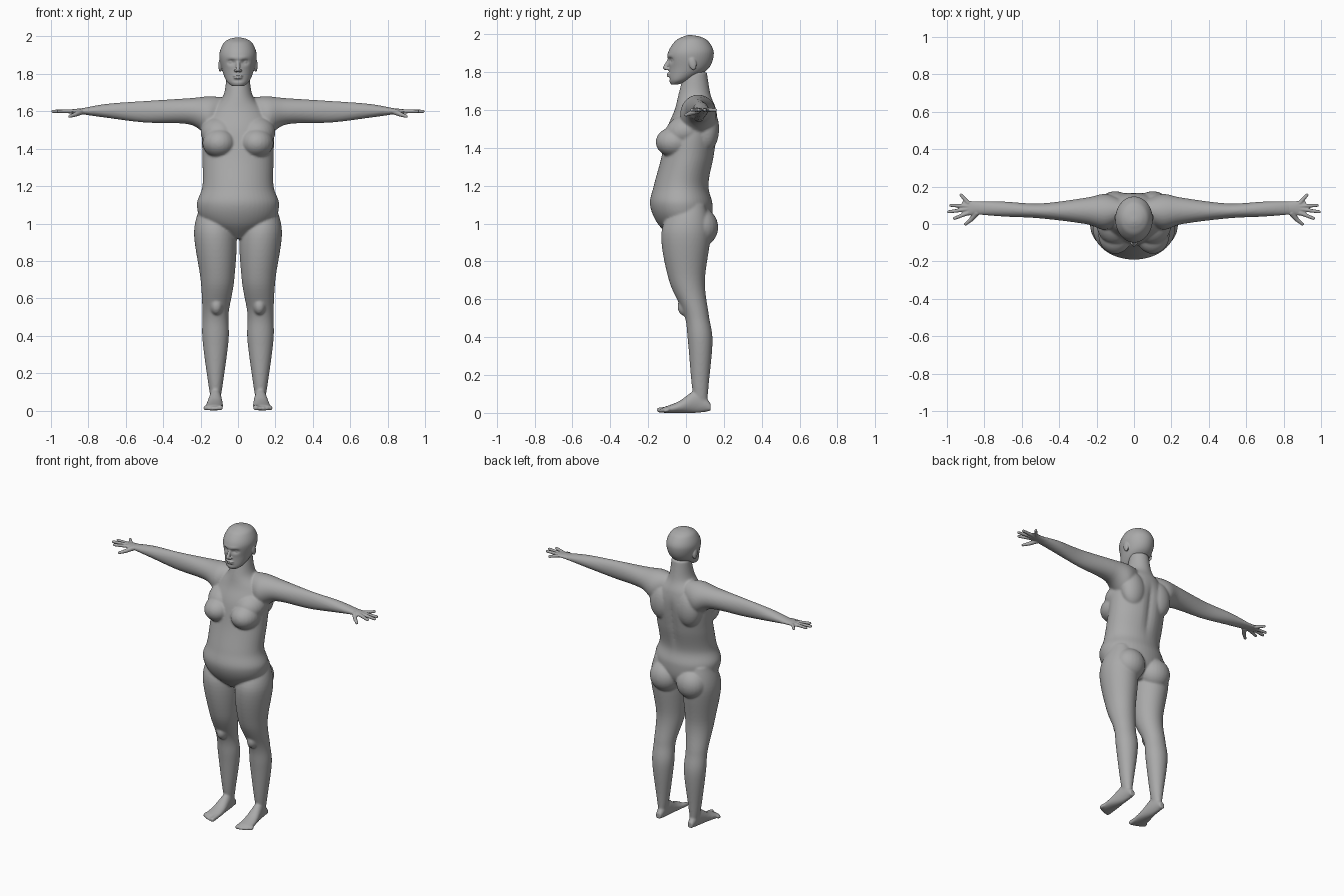
import bpy
import bmesh
import math
from mathutils import Vector, Matrix

default_cube = bpy.data.objects.get("Cube")
if default_cube:
    bpy.data.objects.remove(default_cube)

skin = bpy.data.materials.new("grey_skin")
skin.use_nodes = True
grey = (.4, .4, .4, 1)
skin.diffuse_color = grey
skin.node_tree.nodes["Principled BSDF"].inputs["Base Color"].default_value = grey

X_AXIS, Y_AXIS, Z_AXIS = range(3)


def blend_rows(before, start, end, after, t):
    """Section on the smooth curve between two neighbouring sections."""
    row = []
    for a, b, c, d in zip(before, start, end, after):
        tangent_in, tangent_out = (c - a) / 2, (d - b) / 2
        bend = 3 * (c - b) - 2 * tangent_in - tangent_out
        twist = tangent_in + tangent_out - 2 * (c - b)
        row.append(b + t * (tangent_in + t * (bend + t * twist)))
    return row


def spline(rows, steps):
    """Smooth in-between rows through the given sections."""
    padded = [rows[0], *rows, rows[-1]]
    smooth_rows = []
    for before, start, end, after in zip(padded, padded[1:], padded[2:], padded[3:]):
        for step in range(steps):
            smooth_rows.append(blend_rows(before, start, end, after, step / steps))
    return smooth_rows + [rows[-1]]


def loft(bm, axis, rows, steps=8, sides=48):
    """Oval tube; each row is a position, then low and high on the other two axes."""
    rings = []
    for position, low_a, high_a, low_b, high_b in spline(rows, steps):
        ring = []
        for side in range(sides):
            angle = math.tau * side / sides
            point = [(low_a + high_a + (high_a - low_a) * math.cos(angle)) / 2,
                     (low_b + high_b + (high_b - low_b) * math.sin(angle)) / 2]
            point.insert(axis, position)
            ring.append(bm.verts.new(point))
        rings.append(ring)
    for ring, following in zip(rings, rings[1:]):
        for side in range(sides):
            bm.faces.new((ring[side - 1], ring[side], following[side], following[side - 1]))
    bm.faces.new(rings[0])
    bm.faces.new(rings[-1])


def upright_loft(bm, rows):
    """Symmetric upright tube; each row is height, half width, front and back."""
    loft(bm, Z_AXIS, [(z, -half, half, front, back) for z, half, front, back in rows])


def ball(bm, centre, radii, tilt=0):
    matrix = (Matrix.Translation(centre) @ Matrix.Rotation(tilt, 4, 'X')
              @ Matrix.Diagonal((*radii, 1)))
    bmesh.ops.create_uvsphere(bm, u_segments=24, v_segments=16, radius=1, matrix=matrix)


def digit(bm, start, end, start_radius, end_radius):
    """Tapered, round-tipped finger or toe."""
    start, end = Vector(start), Vector(end)
    along = end - start
    turn = along.to_track_quat('Z', 'Y').to_matrix().to_4x4()
    bmesh.ops.create_cone(bm, cap_ends=True, segments=16, radius1=start_radius,
                          radius2=end_radius, depth=along.length,
                          matrix=Matrix.Translation((start + end) / 2) @ turn)
    ball(bm, end, [end_radius] * 3)


def push(bm, centre, radii, offset):
    """Soft sculpting stroke that fades with distance."""
    for vert in bm.verts:
        distance = sum(((p - c) / r) ** 2 for p, c, r in zip(vert.co, centre, radii))
        vert.co += Vector(offset) * math.exp(-distance)


def mirror_to_right(bm):
    everything = bm.verts[:] + bm.edges[:] + bm.faces[:]
    copies = bmesh.ops.duplicate(bm, geom=everything)["geom"]
    for element in copies:
        if isinstance(element, bmesh.types.BMVert):
            element.co.x *= -1


def finish(bm, name, voxel, smoothing):
    """Blend the overlapping volumes into one smooth skin."""
    bmesh.ops.recalc_face_normals(bm, faces=bm.faces)
    mesh = bpy.data.meshes.new(name)
    bm.to_mesh(mesh)
    bm.free()
    mesh.materials.append(skin)
    part = bpy.data.objects.new(name, mesh)
    bpy.context.collection.objects.link(part)
    remesh = part.modifiers.new("Blend", 'REMESH')
    remesh.mode = 'VOXEL'
    remesh.voxel_size = voxel
    remesh.use_smooth_shade = True
    soften = part.modifiers.new("Soften", 'SMOOTH')
    soften.iterations = smoothing


# Left limbs
body = bmesh.new()
leg = [(.03, .1, .14, .05, .11), (.15, .08, .16, .03, .12), (.38, .05, .19, .01, .14),
       (.52, .05, .19, -.01, .12), (.7, .02, .2, -.09, .1), (.95, .01, .235, -.13, .13),
       (1.1, .07, .2, -.06, .1)]
arm = [(.05, .03, .12, 1.55, 1.67), (.15, -.03, .16, 1.47, 1.68), (.26, 0, .14, 1.53, 1.67),
       (.5, .03, .11, 1.54, 1.655), (.7, .04, .12, 1.565, 1.64), (.84, .05, .12, 1.585, 1.615)]
foot = [(.13, .1, .14, .01, .05), (.06, .09, .15, 0, .12), (-.04, .08, .17, 0, .06),
        (-.12, .08, .18, 0, .03)]
loft(body, Z_AXIS, leg)
loft(body, X_AXIS, arm)
loft(body, Y_AXIS, foot)
for toe in range(5):
    x = .095 + .02 * toe
    radius = .011 if toe else .015
    digit(body, (x, -.09, .02), (x, -.14 + .002 * toe ** 2, radius), radius, radius)

# Left breast, buttock, knee and shoulder blade
ball(body, (.1, -.06, 1.43), (.09, .1, .08))
ball(body, (.1, 0, 1.49), (.1, .115, .085), tilt=.35)
ball(body, (.1, .08, .98), (.1, .09, .1))
ball(body, (.115, 0, .56), (.035, .045, .05))
ball(body, (.1, .11, 1.5), (.085, .065, .12))
mirror_to_right(body)

# Trunk and neck
upright_loft(body, [
    (.92, .03, -.07, .07), (1, .18, -.15, .13), (1.1, .22, -.19, .14), (1.2, .19, -.17, .12),
    (1.35, .19, -.13, .15), (1.5, .19, -.1, .17), (1.6, .15, -.06, .16), (1.68, .08, -.04, .13),
    (1.8, .06, -.01, .11)])
for z in (1.28, 1.38, 1.48):
    push(body, (0, .16, z), (.025, .05, .07), (0, -.012, 0))
finish(body, "body", .0065, 6)

# Head
head = bmesh.new()
upright_loft(head, [
    (1.735, .03, -.08, -.04), (1.76, .06, -.09, .03), (1.82, .085, -.09, .12),
    (1.9, .1, -.095, .147), (1.96, .08, -.06, .12), (1.985, .05, -.02, .08),
    (1.995, .01, .01, .03)])

# Eye sockets, brows, eyes, nostrils and ears
for side in (-1, 1):
    push(head, (side * .036, -.085, 1.863), (.02, .03, .013), (0, .016, 0))
    push(head, (side * .03, -.09, 1.885), (.03, .03, .01), (0, -.005, 0))
    ball(head, (side * .036, -.062, 1.863), (.016, .016, .012))
    ball(head, (side * .012, -.1, 1.817), (.009, .011, .008))
    ball(head, (side * .095, .035, 1.845), (.01, .02, .035), tilt=.2)

# Chin crease, nose and lips
push(head, (0, -.09, 1.765), (.025, .03, .008), (0, .006, 0))
digit(head, (0, -.085, 1.87), (0, -.11, 1.823), .009, .012)
for z, half_width in ((1.79, .027), (1.779, .023)):
    ball(head, (0, -.088, z), (half_width, .014, .006))
finish(head, "head", .004, 3)

# Hands: palm, thumb and fingers
palm = [(.79, .05, .12, 1.58, 1.62), (.85, .05, .12, 1.585, 1.615), (.89, .045, .125, 1.59, 1.61),
        (.92, .055, .12, 1.595, 1.605)]
fingers = [(.06, .96, .03), (.08, .99, .065), (.095, .98, .1), (.11, .925, .155)]
for name, side in (("left_hand", 1), ("right_hand", -1)):
    hand = bmesh.new()
    loft(hand, X_AXIS, palm)
    thumb_joint = (.87, .025, 1.583)
    digit(hand, (.84, .063, 1.598), thumb_joint, .017, .012)
    digit(hand, thumb_joint, (.9, 0, 1.573), .012, .0085)
    for knuckle_y, tip_x, tip_y in fingers:
        digit(hand, (.885, knuckle_y, 1.6), (tip_x, tip_y, 1.6), .0115, .0085)
    for vert in hand.verts:
        vert.co.x *= side
    finish(hand, name, .0035, 2)
